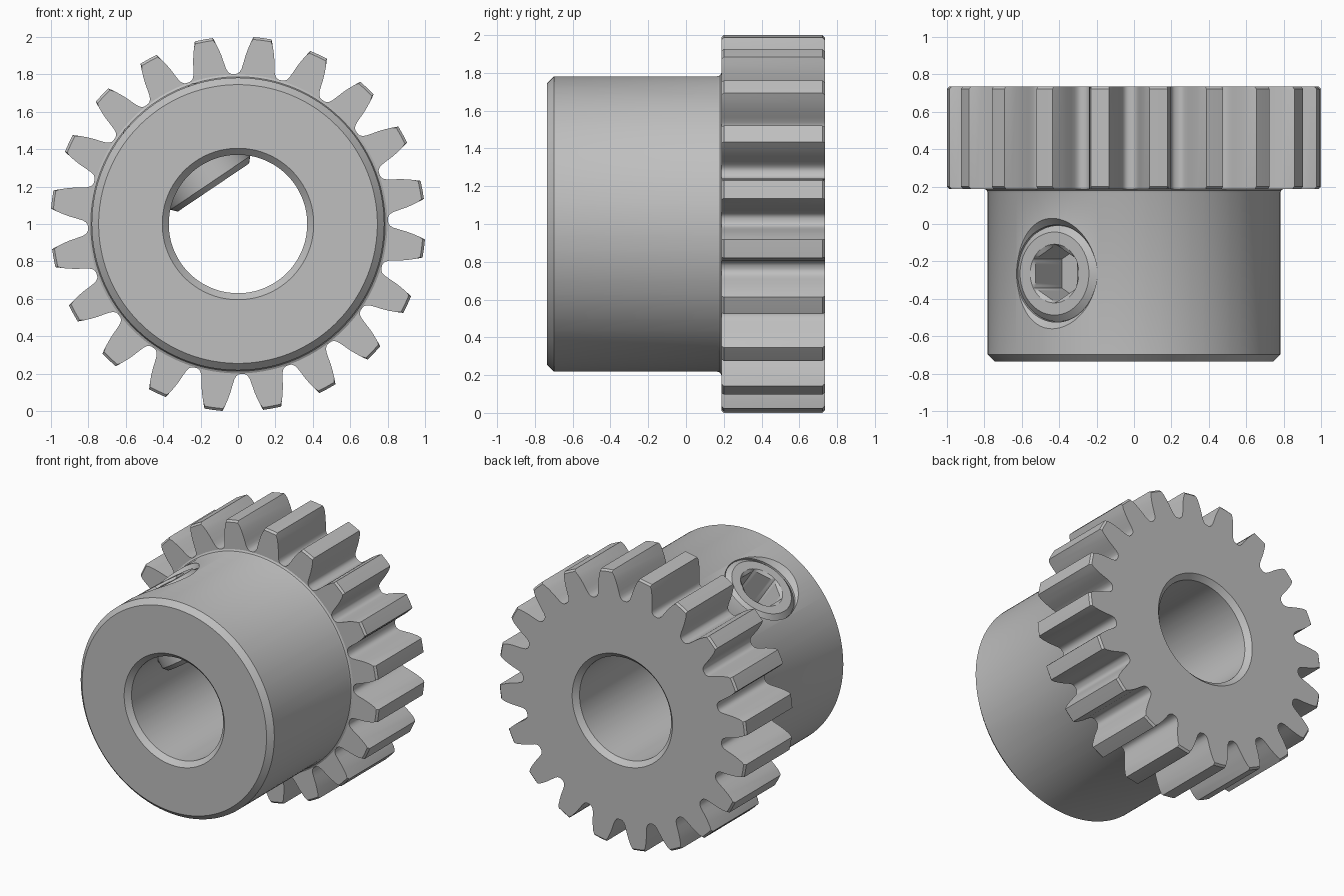
import bpy, bmesh
from math import sin, cos, pi, radians, sqrt
from mathutils import Vector

cube = bpy.data.objects.get("Cube")
if cube:
    bpy.data.objects.remove(cube, do_unlink=True)

steel = bpy.data.materials.new("plain_grey_steel")
steel.use_nodes = True
GREY = (0.52, 0.52, 0.52, 1)
steel.diffuse_color = GREY
steel.node_tree.nodes["Principled BSDF"].inputs["Base Color"].default_value = GREY


def loft(name, rings, angles, origin, u, w, closed=False):
    """Skin rings of (height along w, radius or per-angle radius list)."""
    v = w.cross(u)
    bm = bmesh.new()
    loops = []
    for h, radius in rings:
        radii = radius if isinstance(radius, list) else [radius] * len(angles)
        loops.append([bm.verts.new(origin + w * h + (u * cos(a) + v * sin(a)) * r)
                      for a, r in zip(angles, radii)])
    pairs = list(zip(loops, loops[1:]))
    if closed:
        pairs.append((loops[-1], loops[0]))
    else:
        bm.faces.new(loops[0])
        bm.faces.new(loops[-1])
    n = len(angles)
    for a, b in pairs:
        for i in range(n):
            j = (i + 1) % n
            bm.faces.new((a[i], a[j], b[j], b[i]))
    bmesh.ops.recalc_face_normals(bm, faces=bm.faces)
    mesh = bpy.data.meshes.new(name)
    bm.to_mesh(mesh)
    bm.free()
    mesh.materials.append(steel)
    obj = bpy.data.objects.new(name, mesh)
    bpy.context.collection.objects.link(obj)
    return obj


def select(obj):
    bpy.ops.object.select_all(action='DESELECT')
    obj.select_set(True)
    bpy.context.view_layer.objects.active = obj


X, Y, Z = Vector((1, 0, 0)), Vector((0, 1, 0)), Vector((0, 0, 1))

# Tooth outline: (radius, half width) from root to tip
TEETH, FIRST = 20, radians(7.5)
ROOT = 0.802
flank = [(ROOT, 0.116), (0.806, 0.105), (0.815, 0.096), (0.832, 0.089), (0.86, 0.084),
         (0.90, 0.078), (0.935, 0.070), (0.97, 0.060), (1.003, 0.049)]
tooth = [(-s / r, r) for r, s in flank] + [(0, flank[-1][0])]
tooth += [(s / r, r) for r, s in reversed(flank)] + [(pi / TEETH, ROOT)]
outline = [(FIRST + k * 2 * pi / TEETH + a, r) for k in range(TEETH) for a, r in tooth]
angles = [a for a, r in outline]
full = [r for a, r in outline]
eased = [min(r, 0.99) for r in full]

# Hub, toothed wheel and bore as one turned body
HUB, BORE, LIP = 0.782, 0.37, 0.405
FRONT, STEP, BACK = -0.735, 0.187, 0.735
body = loft("pinion_body", [
    (FRONT, LIP), (FRONT, 0.745), (FRONT + 0.037, HUB),
    (STEP - 0.02, HUB), (STEP - 0.007, HUB + 0.005), (STEP, HUB + 0.017),
    (STEP, eased), (STEP + 0.013, full),
    (BACK - 0.013, full), (BACK, eased), (BACK, LIP),
    (BACK - 0.035, BORE), (FRONT + 0.035, BORE)],
    angles, Vector((0, 0, 1)), Z, Y, closed=True)

# Countersunk radial hole for the set screw
tilt = radians(34)
axis = Vector((-sin(tilt), 0, cos(tilt)))
base = Vector((0, -0.265, 1))
SEG = 72
turn = [2 * pi * i / SEG for i in range(SEG)]
cutter = loft("screw_hole_cutter", [(0.1, 0.26), (0.742, 0.26), (0.9, 0.40)],
              turn, base, Y, axis)
cutter.hide_render = True
cut = body.modifiers.new("screw_hole", 'BOOLEAN')
cut.operation = 'DIFFERENCE'
cut.solver = 'EXACT'
cut.object = cutter
select(body)
bpy.ops.object.modifier_apply(modifier=cut.name)
bpy.data.objects.remove(cutter, do_unlink=True)

# Set screw with a hexagonal socket, its tip reaching into the bore
SOCKET, TOP = 0.155, 0.76
hexagon = [SOCKET * sqrt(3) / 2 / cos(a % (pi / 3) - pi / 6) for a in turn]
screw = loft("set_screw", [
    (0.235, 0.23), (0.265, 0.257), (TOP - 0.03, 0.257), (TOP, 0.222),
    (TOP, SOCKET + 0.002), (TOP - 0.015, hexagon), (TOP - 0.27, hexagon)],
    turn, base, Y, axis)

for part in (body, screw):
    select(part)
    bpy.ops.object.shade_smooth_by_angle(angle=radians(25))
